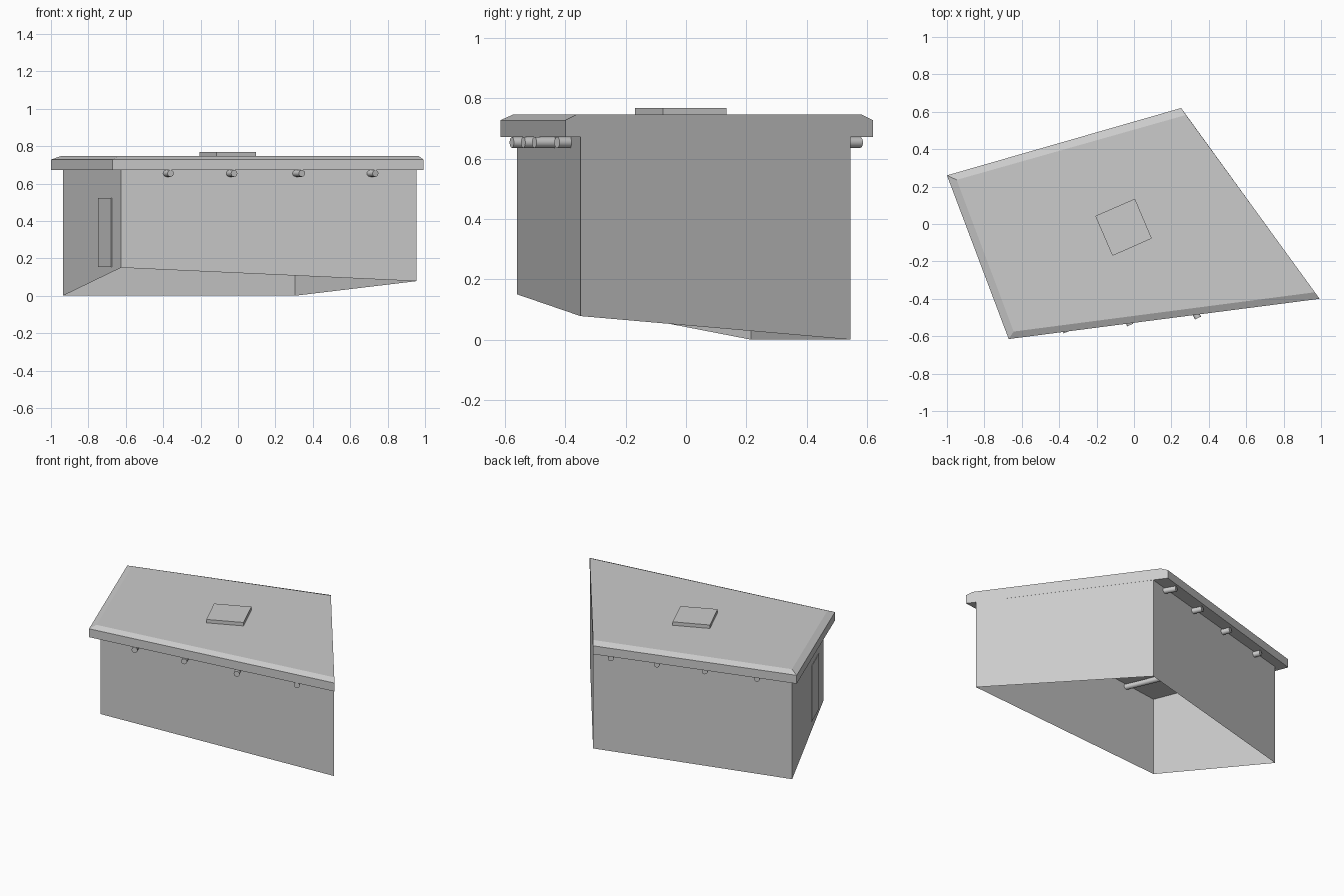
import bpy, bmesh
from mathutils import Vector

cube = bpy.data.objects.get("Cube")
if cube:
    bpy.data.objects.remove(cube, do_unlink=True)

plaster = bpy.data.materials.new("grey_plaster")
plaster.use_nodes = True
grey = (0.6, 0.6, 0.6, 1)
plaster.diffuse_color = grey
plaster.node_tree.nodes["Principled BSDF"].inputs["Base Color"].default_value = grey


def make_object(name, bm):
    mesh = bpy.data.meshes.new(name)
    bm.to_mesh(mesh)
    bm.free()
    mesh.materials.append(plaster)
    obj = bpy.data.objects.new(name, mesh)
    bpy.context.collection.objects.link(obj)
    return obj


def loft(name, rings, cap_start=True, cap_end=True):
    """Join closed rings of points, with optional caps at both ends."""
    bm = bmesh.new()
    loops = [[bm.verts.new(p) for p in ring] for ring in rings]
    for low, high in zip(loops, loops[1:]):
        for i in range(len(low)):
            j = (i + 1) % len(low)
            bm.faces.new((low[i], low[j], high[j], high[i]))
    if cap_start:
        bm.faces.new(loops[0][::-1])
    if cap_end:
        bm.faces.new(loops[-1])
    return make_object(name, bm)


def level(points, z):
    return [(x, y, z) for x, y in points]


# Walls: an open skirt whose foot follows the sloping ground
eaves = 0.672
foot = [(-0.625, -0.56, 0.15), (0.955, -0.35, 0.078),
        (0.305, 0.545, 0), (-0.935, 0.215, 0)]
loft("walls", [foot, level([p[:2] for p in foot], eaves)], False, False)

# Roof slab: bevelled on three sides, flush with the party wall
outer = [(-0.67, -0.615), (0.992, -0.4), (0.252, 0.62), (-1, 0.26)]
inner = [(-0.643, -0.575), (0.967, -0.365), (0.278, 0.583), (-0.948, 0.236)]
loft("roof", [level(outer, eaves), level(outer, 0.728), level(inner, 0.746)])

# Roof hatch
hatch = [(-0.115, -0.17), (0.095, -0.077), (0.005, 0.135), (-0.207, 0.043)]
loft("roof_hatch", [level(hatch, 0.74), level(hatch, 0.769)])

# Door: a thin plate on the side wall
a, d = Vector(foot[3]).xy, Vector(foot[0]).xy
out = Vector((d.y - a.y, a.x - d.x)).normalized() * 0.003
p, q = a.lerp(d, 0.613), a.lerp(d, 0.839)
door = [p, q, q + out, p + out]
loft("door", [level(door, 0.153), level(door, 0.523)])

# Roof beams running through the house, poking out at front and back
beams = [((-0.36, -0.578), (-0.74, 0.31)), ((-0.02, -0.54), (-0.422, 0.405)),
         ((0.342, -0.503), (-0.128, 0.492)), ((0.735, -0.428), (0.15, 0.578))]
for front, back in beams:
    start, end = Vector((*front, 0.654)), Vector((*back, 0.654))
    axis = end - start
    bm = bmesh.new()
    bmesh.ops.create_cone(bm, cap_ends=True, segments=16, radius1=0.018,
                          radius2=0.018, depth=axis.length)
    beam = make_object("roof_beam", bm)
    beam.location = (start + end) / 2
    beam.rotation_euler = axis.to_track_quat("Z", "Y").to_euler()
    bpy.ops.object.select_all(action="DESELECT")
    beam.select_set(True)
    bpy.context.view_layer.objects.active = beam
    bpy.ops.object.shade_smooth_by_angle()
